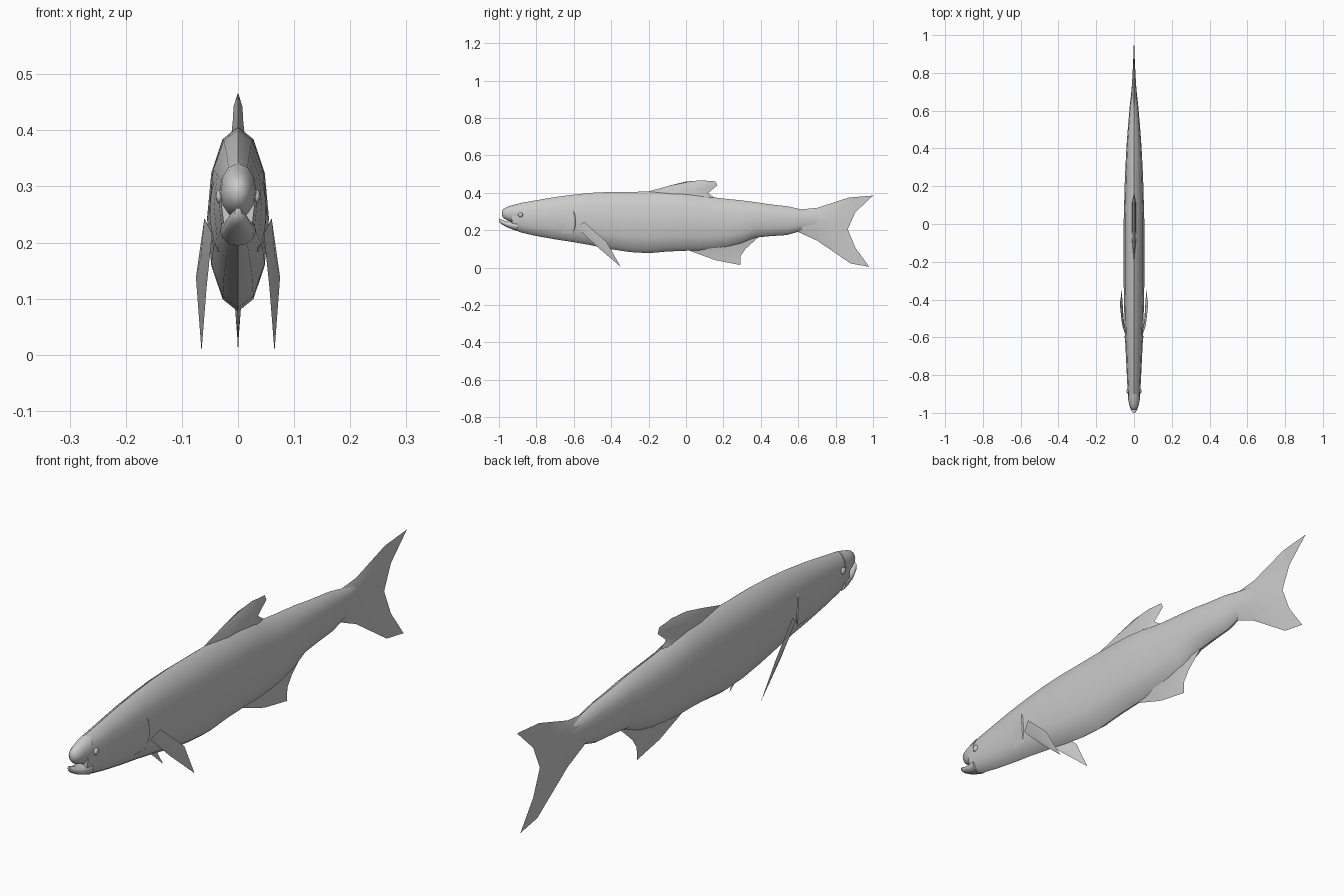
import bpy, bmesh, math
from mathutils import Vector

cube = bpy.data.objects.get("Cube")
if cube:
    bpy.data.objects.remove(cube, do_unlink=True)

grey = bpy.data.materials.new("fish grey")
GREY = (0.6, 0.6, 0.6, 1)
grey.diffuse_color = GREY
grey.use_nodes = True
grey.node_tree.nodes["Principled BSDF"].inputs["Base Color"].default_value = GREY


def finish(name, bm, angle=50):
    bmesh.ops.remove_doubles(bm, verts=bm.verts, dist=1e-5)
    bmesh.ops.recalc_face_normals(bm, faces=bm.faces)
    me = bpy.data.meshes.new(name)
    bm.to_mesh(me)
    bm.free()
    me.materials.append(grey)
    ob = bpy.data.objects.new(name, me)
    bpy.context.collection.objects.link(ob)
    bpy.ops.object.select_all(action='DESELECT')
    ob.select_set(True)
    bpy.context.view_layer.objects.active = ob
    bpy.ops.object.shade_smooth_by_angle(angle=math.radians(angle))
    return ob


def loft(name, stations, sides=12):
    """Elliptical rings; each station is (y, bottom, top, half width)."""
    bm = bmesh.new()
    rings = []
    for y, zb, zt, w in stations:
        mid, h = (zb + zt) / 2, (zt - zb) / 2
        rings.append([bm.verts.new((w * math.sin(a), y, mid + h * math.cos(a)))
                      for a in (math.tau * i / sides for i in range(sides))])
    for r, s in zip(rings, rings[1:]):
        for i in range(sides):
            j = (i + 1) % sides
            bm.faces.new((r[i], r[j], s[j], s[i]))
    bm.faces.new(rings[0])
    bm.faces.new(rings[-1])
    return finish(name, bm)


def fin(name, rows):
    """Upright fin: rows of (y, z) from root to edge, each with a half thickness."""
    bm = bmesh.new()
    for side in (-1, 1):
        grid = []
        for t, pts in rows:
            last = len(pts) - 1
            grid.append([bm.verts.new((0 if k in (0, last) else side * t, y, z))
                         for k, (y, z) in enumerate(pts)])
        for r, s in zip(grid, grid[1:]):
            for i in range(len(r) - 1):
                bm.faces.new((r[i], r[i + 1], s[i + 1], s[i]))
    return finish(name, bm)


# Trunk from behind the mouth to the tail root
loft("body", [
    (-0.93, 0.206, 0.333, 0.030), (-0.88, 0.187, 0.346, 0.034),
    (-0.80, 0.169, 0.360, 0.038), (-0.70, 0.151, 0.377, 0.043),
    (-0.60, 0.136, 0.390, 0.047), (-0.50, 0.118, 0.400, 0.051),
    (-0.40, 0.098, 0.405, 0.053), (-0.30, 0.083, 0.405, 0.055),
    (-0.20, 0.077, 0.406, 0.055), (-0.10, 0.086, 0.404, 0.055),
    (0.00, 0.090, 0.400, 0.055), (0.08, 0.090, 0.390, 0.053),
    (0.15, 0.096, 0.375, 0.051), (0.22, 0.105, 0.367, 0.049),
    (0.29, 0.122, 0.360, 0.046), (0.37, 0.160, 0.350, 0.042),
    (0.45, 0.168, 0.338, 0.037), (0.54, 0.174, 0.328, 0.030),
    (0.63, 0.200, 0.308, 0.022), (0.72, 0.215, 0.295, 0.012),
    (0.83, 0.225, 0.280, 0.002)])

# Blunt snout over a slightly longer lower jaw
loft("upper_snout", [
    (-0.90, 0.240, 0.341, 0.033), (-0.93, 0.244, 0.333, 0.031),
    (-0.955, 0.252, 0.325, 0.026), (-0.975, 0.264, 0.315, 0.019),
    (-0.985, 0.280, 0.302, 0.008)])
loft("lower_jaw", [
    (-0.90, 0.194, 0.250, 0.032), (-0.93, 0.205, 0.245, 0.029),
    (-0.96, 0.217, 0.247, 0.024), (-0.985, 0.231, 0.256, 0.016),
    (-1.0, 0.245, 0.262, 0.006)])

# Forked tail fin
fin("tail_fin", [
    (0.018, [(0.60, 0.310), (0.61, 0.285), (0.61, 0.253), (0.61, 0.225), (0.60, 0.190)]),
    (0.013, [(0.70, 0.319), (0.70, 0.285), (0.71, 0.250), (0.70, 0.205), (0.70, 0.145)]),
    (0.006, [(0.87, 0.374), (0.83, 0.300), (0.80, 0.230), (0.82, 0.140), (0.88, 0.022)]),
    (0.0, [(1.0, 0.385), (0.905, 0.295), (0.865, 0.205), (0.905, 0.107), (0.98, 0.004)])])

# Dorsal and anal fins
fin("dorsal_fin", [
    (0.012, [(-0.22, 0.395), (-0.08, 0.390), (0.04, 0.38), (0.12, 0.365), (0.16, 0.368)]),
    (0.009, [(-0.20, 0.407), (-0.06, 0.420), (0.04, 0.415), (0.10, 0.400), (0.118, 0.398)]),
    (0.008, [(-0.10, 0.435), (0.01, 0.442), (0.08, 0.440), (0.13, 0.432), (0.168, 0.440)]),
    (0.0, [(0.0, 0.460), (0.04, 0.463), (0.085, 0.467), (0.12, 0.463), (0.158, 0.461)])])
fin("anal_fin", [
    (0.012, [(0.00, 0.100), (0.13, 0.105), (0.28, 0.135), (0.39, 0.165)]),
    (0.005, [(0.03, 0.086), (0.15, 0.080), (0.26, 0.095), (0.318, 0.100)]),
    (0.0, [(0.155, 0.040), (0.20, 0.031), (0.29, 0.014), (0.292, 0.062)])])

for side, tag in ((1, "left"), (-1, "right")):
    # Pectoral fin: thin swept blade with a thicker spine
    bm = bmesh.new()
    rim = [(0.046, -0.585, 0.215), (0.060, -0.545, 0.243), (0.075, -0.425, 0.138),
           (0.065, -0.350, 0.005), (0.056, -0.485, 0.120)]
    ring = [bm.verts.new((side * x, y, z)) for x, y, z in rim]
    for dx in (0.005, -0.004):
        hub = bm.verts.new((side * (0.061 + dx), -0.51, 0.175))
        for i in range(5):
            bm.faces.new((ring[i], ring[(i + 1) % 5], hub))
    finish(tag + "_pectoral_fin", bm, 35)

    # Eye
    bm = bmesh.new()
    bmesh.ops.create_uvsphere(bm, u_segments=12, v_segments=8, radius=0.013)
    for v in bm.verts:
        v.co = Vector((v.co.x * 0.6 + side * 0.032, v.co.y - 0.885, v.co.z + 0.282))
    finish(tag + "_eye", bm)

    # Raised rear edge of the gill cover
    bm = bmesh.new()
    strips = []
    for k in range(7):
        s = k / 6 * 2 - 1
        z = 0.245 + 0.062 * s
        y = -0.605 + 0.012 * (1 - s * s)
        x = 0.0465 * math.sqrt(1 - ((z - 0.263) / 0.127) ** 2)
        lift = 0.004 * (1 - s * s)
        strips.append([bm.verts.new((side * px, py, z)) for px, py in
                       ((x - 0.003, y - 0.06), (x + lift, y), (x - 0.001, y + 0.004))])
    for r, t in zip(strips, strips[1:]):
        for i in range(2):
            bm.faces.new((r[i], r[i + 1], t[i + 1], t[i]))
    finish(tag + "_gill_edge", bm, 30)
